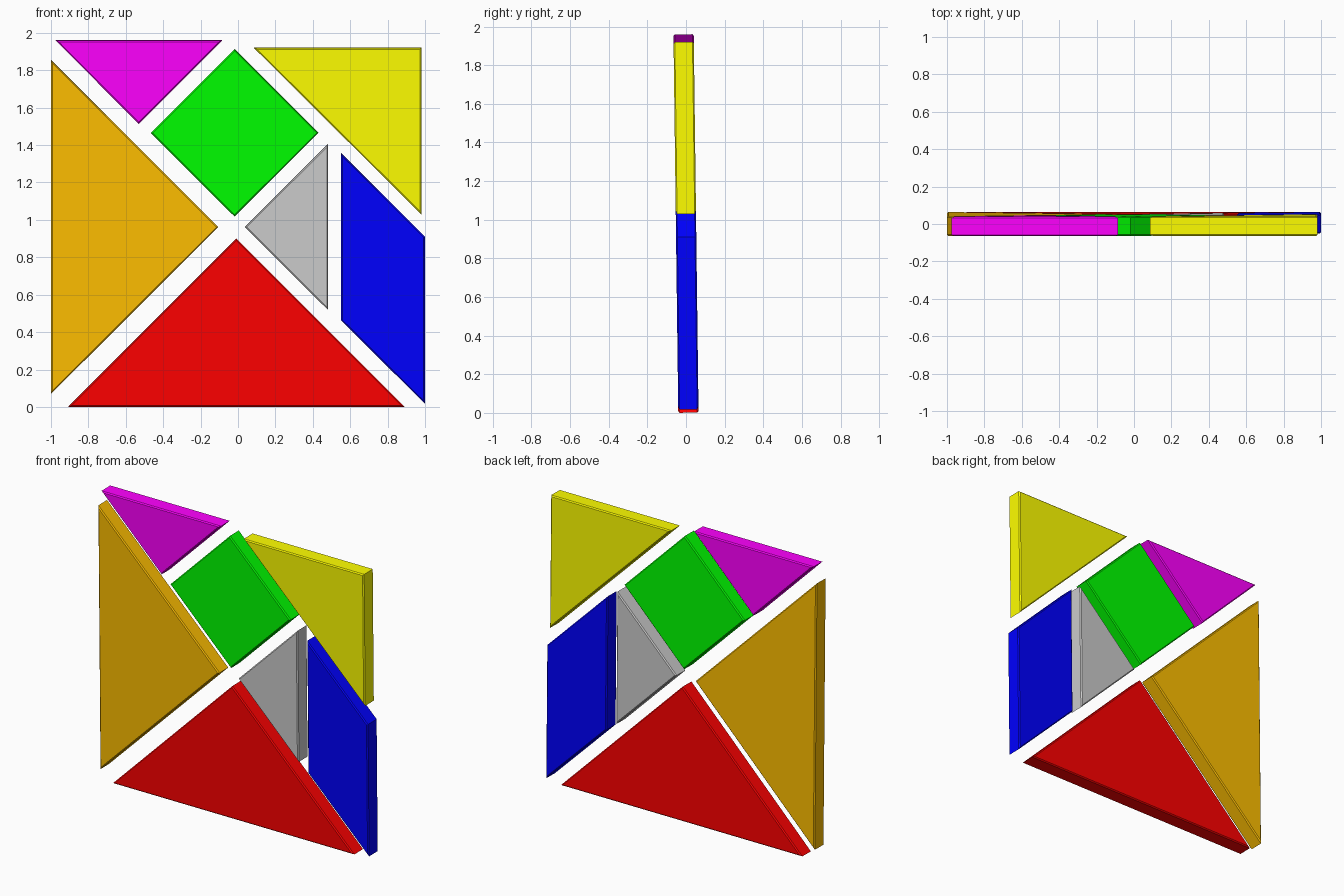
import bpy, bmesh, math
from mathutils import Matrix

if "Cube" in bpy.data.objects:
    bpy.data.objects.remove(bpy.data.objects["Cube"])

THICK = 0.105     # board thickness
RIM = 0.007       # small chamfer around front and back faces
TILT = Matrix.Translation((0, 0, 0.98)) @ Matrix.Rotation(math.radians(0.73), 4, 'X') @ Matrix.Translation((0, 0, -0.98))


def piece(name, outline, color=None):
    """Flat tile: outline in x/z, extruded along y, rims chamfered."""
    bm = bmesh.new()
    front = bm.faces.new([bm.verts.new((x, -THICK / 2, z)) for x, z in outline])
    ext = bmesh.ops.extrude_face_region(bm, geom=[front], use_keep_orig=True)
    moved = [v for v in ext["geom"] if isinstance(v, bmesh.types.BMVert)]
    bmesh.ops.translate(bm, verts=moved, vec=(0, THICK, 0))
    bmesh.ops.recalc_face_normals(bm, faces=bm.faces[:])
    rims = [e for e in bm.edges if abs(e.verts[0].co.y - e.verts[1].co.y) < 1e-5]
    bmesh.ops.bevel(bm, geom=rims, offset=RIM, segments=1, affect='EDGES', profile=0.5)
    bm.transform(TILT)
    mesh = bpy.data.meshes.new(name)
    bm.to_mesh(mesh)
    bm.free()
    obj = bpy.data.objects.new(name, mesh)
    bpy.context.collection.objects.link(obj)
    if color:
        mat = bpy.data.materials.new(name + "_paint")
        mat.diffuse_color = (*color, 1)
        mat.use_nodes = True
        mat.node_tree.nodes["Principled BSDF"].inputs["Base Color"].default_value = mat.diffuse_color
        mesh.materials.append(mat)
    return obj


# Two large triangles
piece("large_triangle_left", [(-1, 0.07), (-0.105, 0.962), (-1, 1.855)], (1, 0.52, 0))
piece("large_triangle_bottom", [(-0.907, 0.001), (0.89, 0.001), (-0.009, 0.9)], (1, 0, 0))
# Medium triangle in the upper right corner
piece("medium_triangle", [(0.085, 1.92), (0.98, 1.03), (0.98, 1.92)], (1, 1, 0))
# Two small triangles
piece("small_triangle_top", [(-0.975, 1.96), (-0.531, 1.514), (-0.085, 1.96)], (1, 0, 1))
piece("small_triangle_middle", [(0.037, 0.962), (0.482, 0.518), (0.482, 1.406)])
# Square standing on its corner
piece("square", [(-0.018, 1.018), (0.43, 1.465), (-0.018, 1.913), (-0.466, 1.465)], (0, 1, 0))
# Parallelogram at the right edge
piece("parallelogram", [(0.552, 0.462), (1, 0.017), (1, 0.91), (0.552, 1.356)], (0, 0, 1))
